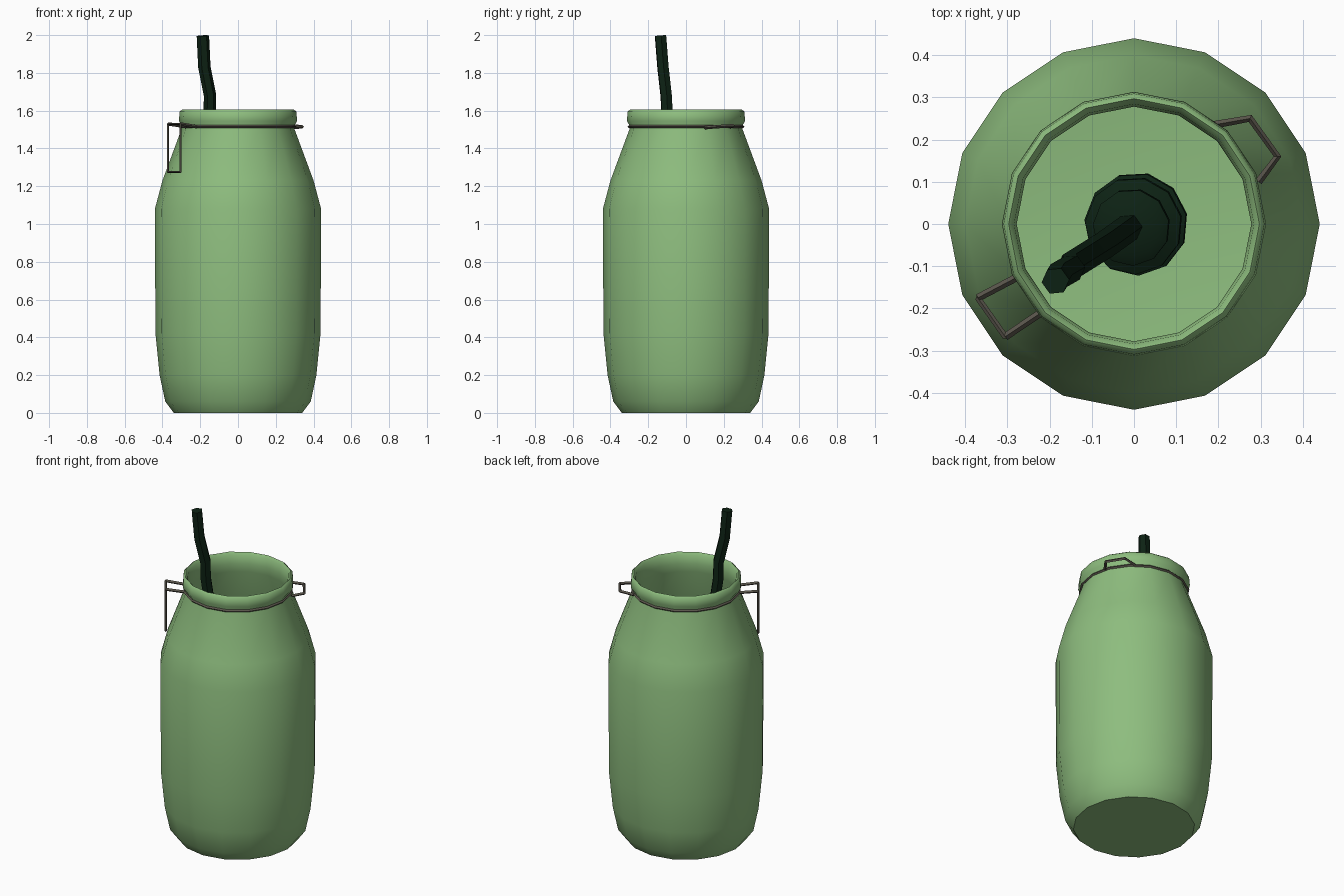
import bpy, bmesh, math
from mathutils import Vector

cube = bpy.data.objects.get("Cube")
if cube:
    bpy.data.objects.remove(cube, do_unlink=True)


def material(name, rgb):
    m = bpy.data.materials.new(name)
    m.use_nodes = True
    m.diffuse_color = (*rgb, 1)
    bsdf = next(n for n in m.node_tree.nodes if n.type == "BSDF_PRINCIPLED")
    bsdf.inputs["Base Color"].default_value = (*rgb, 1)
    return m


green = material("green_glass", (0.27, 0.51, 0.21))
dark = material("dark_green", (0.004, 0.016, 0.007))
metal = material("brown_metal", (0.10, 0.09, 0.07))


def finish(name, mesh, mat, angle):
    mesh.materials.clear()
    mesh.materials.append(mat)
    ob = bpy.data.objects.new(name, mesh)
    bpy.context.collection.objects.link(ob)
    bpy.ops.object.select_all(action="DESELECT")
    ob.select_set(True)
    bpy.context.view_layer.objects.active = ob
    bpy.ops.object.shade_smooth_by_angle(angle=math.radians(angle))
    return ob


def lathe(name, profile, sides, mat, angle=45):
    """Spin an (r, z) profile around z."""
    bm = bmesh.new()
    vs = [bm.verts.new((r, 0, z)) for r, z in profile]
    es = [bm.edges.new(p) for p in zip(vs, vs[1:])]
    bmesh.ops.spin(bm, geom=vs + es, axis=(0, 0, 1), cent=(0, 0, 0),
                   angle=math.tau, steps=sides)
    bmesh.ops.remove_doubles(bm, verts=bm.verts[:], dist=0.0005)
    bmesh.ops.recalc_face_normals(bm, faces=bm.faces[:])
    mesh = bpy.data.meshes.new(name)
    bm.to_mesh(mesh)
    bm.free()
    return finish(name, mesh, mat, angle)


def tube(name, paths, radius, mat, closed=False, res=0):
    """Sweep a round section along straight-segment paths."""
    cu = bpy.data.curves.new(name + "_path", "CURVE")
    cu.dimensions = "3D"
    cu.bevel_depth = radius
    cu.bevel_resolution = res
    cu.use_fill_caps = True
    for pts in paths:
        sp = cu.splines.new("POLY")
        sp.points.add(len(pts) - 1)
        for p, co in zip(sp.points, pts):
            p.co = (*co, 1)
        sp.use_cyclic_u = closed
    helper = bpy.data.objects.new(name + "_path", cu)
    bpy.context.collection.objects.link(helper)
    bpy.context.view_layer.update()
    deps = bpy.context.evaluated_depsgraph_get()
    mesh = bpy.data.meshes.new_from_object(helper.evaluated_get(deps))
    bpy.data.objects.remove(helper, do_unlink=True)
    return finish(name, mesh, mat, 40)


# Jar: outer wall, rolled rim, then inner wall and floor
outer = [(0, 0), (0.34, 0), (0.385, 0.06), (0.415, 0.2), (0.437, 0.42),
         (0.44, 1.08), (0.4, 1.23), (0.3, 1.5)]
rim = [(0.298, 1.52), (0.313, 1.545), (0.309, 1.595), (0.297, 1.605),
       (0.284, 1.59), (0.278, 1.54)]
inner = [(0.28, 1.49), (0.38, 1.22), (0.42, 1.07), (0.417, 0.42),
         (0.39, 0.2), (0.35, 0.08), (0, 0.04)]
lathe("jar", outer + rim + inner, 16, green, 50)

# Wire round the neck
ring = [(0.302 * math.cos(a), 0.302 * math.sin(a), 1.515)
        for a in (math.tau * i / 16 for i in range(16))]
tube("neck_wire", [ring], 0.008, metal, closed=True)

# Hinge loop on the back left
tube("hinge_loop", [[(0.19, 0.235, 1.515), (0.275, 0.25, 1.52),
                     (0.34, 0.16, 1.515), (0.295, 0.1, 1.51)]], 0.009, metal)

# Hanging clasp on the front right, with links to the neck wire
a, b = (-0.37, -0.175), (-0.305, -0.267)
tube("clasp_loop", [[(*a, 1.53), (*b, 1.53), (*b, 1.275), (*a, 1.275)]],
     0.007, metal, closed=True)
tube("clasp_links", [[(*a, 1.53), (-0.275, -0.125, 1.515)],
                     [(*b, 1.53), (-0.22, -0.21, 1.515)]], 0.009, metal)

# Dipper: ridged head low in the jar and a bent handle
axis = Vector((-0.09, -0.065, 1))
profile = [(0, -0.15)]
for i in range(5):
    z = -0.12 + 0.06 * i
    r = 0.122 * math.sqrt(1 - (z / 0.18) ** 2)
    profile += [(r, z - 0.015), (r, z + 0.015), (r * 0.75, z + 0.03)]
profile.append((0, 0.155))
head = lathe("dipper_head", profile, 11, dark, 40)
head.rotation_mode = "QUATERNION"
head.rotation_quaternion = axis.to_track_quat("Z", "Y")
head.location = (0.005, 0, 0.22)

tube("dipper_handle", [[(0, 0, 0.25), (-0.07, -0.05, 0.9),
                        (-0.15, -0.1, 1.58), (-0.148, -0.105, 1.68),
                        (-0.178, -0.122, 1.83), (-0.186, -0.135, 1.997)]],
     0.033, dark, res=1)
